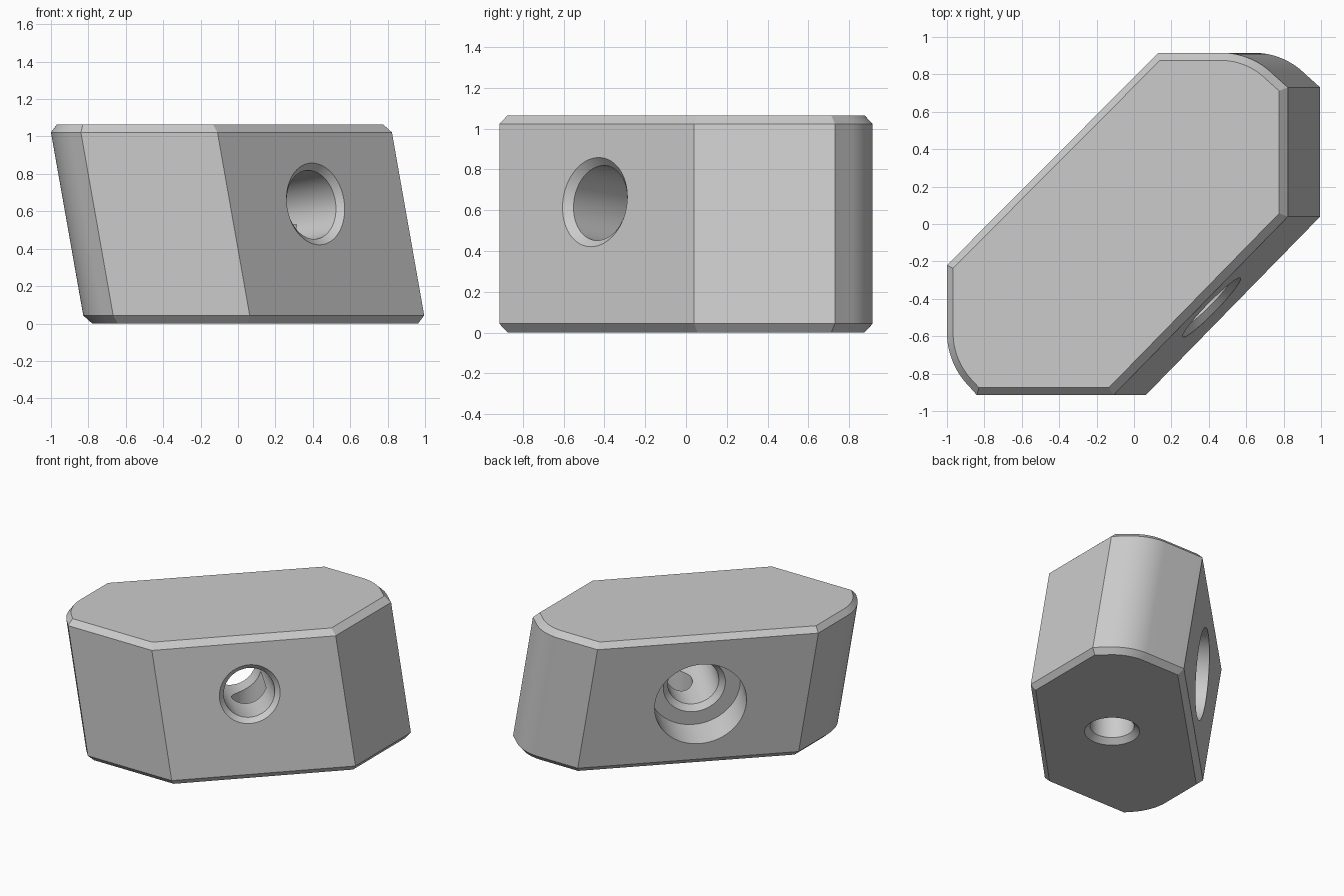
import bpy
import bmesh
import math
from mathutils import Vector

if "Cube" in bpy.data.objects:
    bpy.data.objects.remove(bpy.data.objects["Cube"], do_unlink=True)

HEIGHT, CHAMFER, INSET = 1.065, 0.043, 0.04
SLANT = math.tan(math.radians(10))

grey = bpy.data.materials.new("plain grey")
grey.use_nodes = True
colour = (0.6, 0.6, 0.6, 1)
grey.diffuse_color = colour
grey.node_tree.nodes["Principled BSDF"].inputs["Base Color"].default_value = colour


def arc(cx, cy, r, start, end, steps=16):
    angles = [math.radians(start + (end - start) * i / steps) for i in range(steps + 1)]
    return [Vector((cx + r * math.cos(a), cy + r * math.sin(a))) for a in angles]


def inset(points, d):
    """Move every edge of a counter-clockwise outline inward by d."""
    result = []
    for i, p in enumerate(points):
        a = (p - points[i - 1]).normalized()
        b = (points[(i + 1) % len(points)] - p).normalized()
        na, nb = Vector((-a.y, a.x)), Vector((-b.y, b.x))
        result.append(p + (na + nb) * d / (1 + na.dot(nb)))
    return result


def loft(name, rings):
    """Closed solid through rings of equal point count."""
    bm = bmesh.new()
    loops = [[bm.verts.new(p) for p in ring] for ring in rings]
    n = len(loops[0])
    for low, high in zip(loops, loops[1:]):
        for i in range(n):
            j = (i + 1) % n
            bm.faces.new((low[i], low[j], high[j], high[i]))
    bm.faces.new(loops[0][::-1])
    bm.faces.new(loops[-1])
    bmesh.ops.recalc_face_normals(bm, faces=bm.faces)
    mesh = bpy.data.meshes.new(name)
    bm.to_mesh(mesh)
    bm.free()
    mesh.materials.append(grey)
    obj = bpy.data.objects.new(name, mesh)
    bpy.context.collection.objects.link(obj)
    return obj


def drill(name, start, axis, profile, sides=64):
    """Round cutter from (distance along axis, radius) pairs."""
    turn = Vector(axis).to_track_quat("Z", "Y")
    rings = []
    for dist, r in profile:
        rings.append([Vector(start) + turn @ Vector((
            r * math.cos(2 * math.pi * i / sides),
            r * math.sin(2 * math.pi * i / sides), dist)) for i in range(sides)])
    return loft(name, rings)


# Slanted block with chamfered rims
outline = [Vector(p) for p in ((-0.84, -0.915), (-0.11, -0.915), (0.823, 0.04), (0.823, 0.73))]
outline += arc(0.47, 0.53, 0.385, 45, 90)
outline += [Vector((0.13, 0.915)), Vector((-1, -0.22))]
outline += arc(-0.59, -0.58, 0.41, 180, 225)
rim = inset(outline, INSET)
top = HEIGHT - CHAMFER
block = loft("slanted_block", [
    [(p.x + (top - z) * SLANT, p.y, z) for p in ring]
    for ring, z in ((rim, 0), (outline, CHAMFER), (outline, top), (rim, HEIGHT))])

# Bolt hole square to the slanted side, with counterbore at the back
normal = Vector((1, -1, SLANT)).normalized()
front = Vector((0.42, -0.448, 0.64))
bore, mouth, wide, length, floor = 0.185, 0.225, 0.333, 1.109, 0.85
cutters = [
    drill("bolt_hole_cutter", front, -normal, [
        (-0.04, mouth + 0.04), (0.04, bore), (floor - 0.04, bore),
        (floor, mouth), (floor + 0.1, mouth)]),
    drill("counterbore_cutter", front, -normal, [(floor, wide), (length + 0.2, wide)]),
    # Blind screw hole from below
    drill("screw_hole_cutter", (0.167, -0.044, 0), (0, 0, 1), [
        (-0.04, 0.237), (0.04, 0.157), (0.53, 0.157)]),
]
bpy.context.view_layer.objects.active = block
for cutter in cutters:
    cutter.hide_render = True
    cut = block.modifiers.new("cut", "BOOLEAN")
    cut.operation, cut.solver, cut.object = "DIFFERENCE", "EXACT", cutter
    bpy.ops.object.modifier_apply(modifier=cut.name)
    bpy.data.objects.remove(cutter, do_unlink=True)

bpy.ops.object.select_all(action="DESELECT")
block.select_set(True)
bpy.ops.object.shade_smooth_by_angle(angle=math.radians(25))
